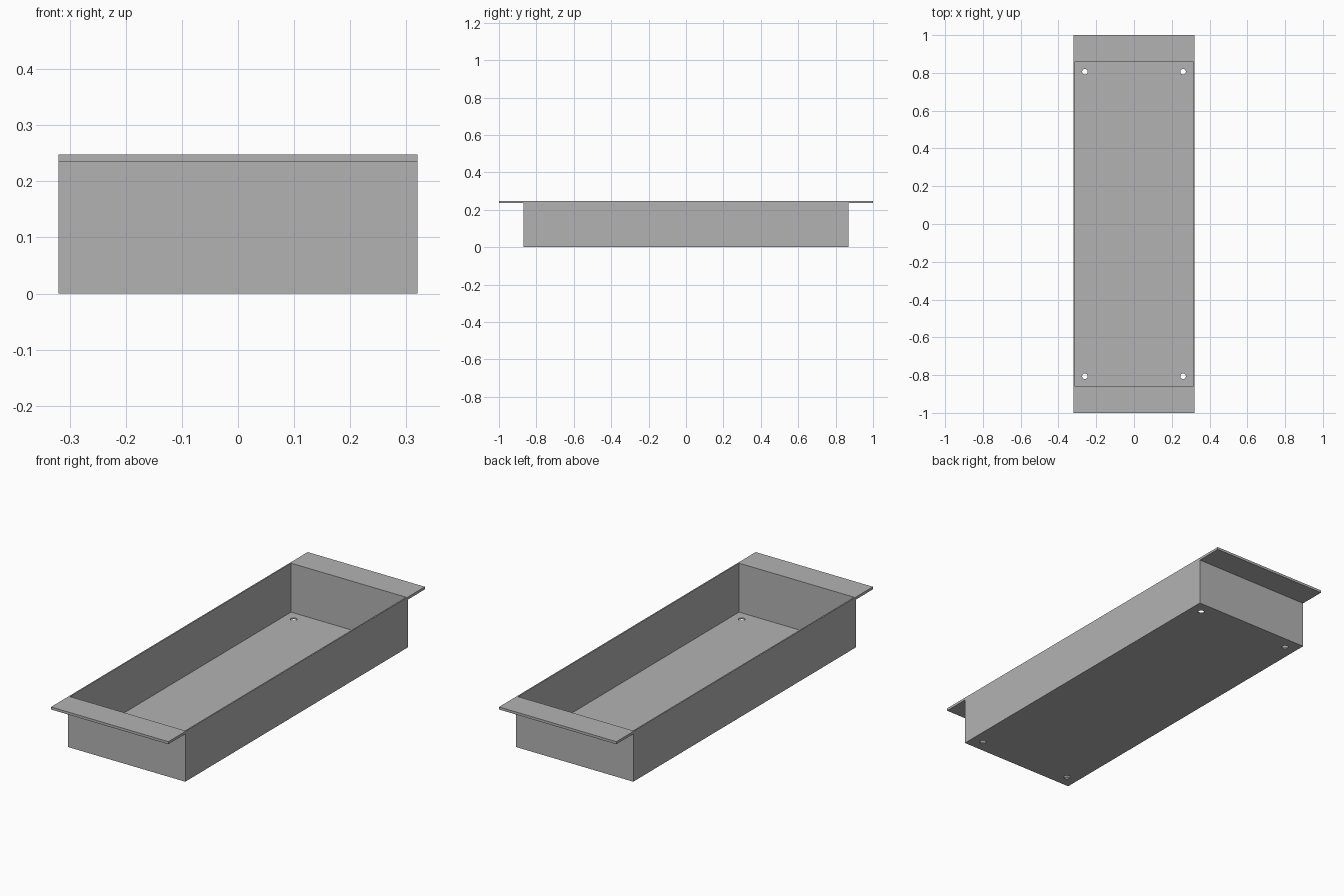
import bpy

HALF_X, HALF_Y, HEIGHT = 0.32, 0.868, 0.248
WALL, FLANGE_T = 0.0065, 0.0125
HOLE_X, HOLE_Y, HOLE_R = 0.26, 0.806, 0.015

cube = bpy.data.objects.get("Cube")
if cube:
    bpy.data.objects.remove(cube, do_unlink=True)

grey = bpy.data.materials.new("plain grey")
grey.use_nodes = True
colour = (0.45, 0.45, 0.45, 1)
grey.diffuse_color = colour
for node in grey.node_tree.nodes:
    if node.type == 'BSDF_PRINCIPLED':
        node.inputs["Base Color"].default_value = colour


def box(name, low, high):
    """Box between two opposite corners."""
    centre = [(a + b) / 2 for a, b in zip(low, high)]
    bpy.ops.mesh.primitive_cube_add(size=1, location=centre)
    ob = bpy.context.object
    ob.name = name
    ob.scale = [b - a for a, b in zip(low, high)]
    bpy.ops.object.transform_apply(location=True, rotation=False, scale=True)
    ob.data.materials.append(grey)
    return ob


def cut(target, cutter):
    """Subtract the cutter, then discard it."""
    mod = target.modifiers.new("cut", 'BOOLEAN')
    mod.operation = 'DIFFERENCE'
    mod.solver = 'EXACT'
    mod.object = cutter
    cutter.hide_render = True
    bpy.context.view_layer.objects.active = target
    bpy.ops.object.modifier_apply(modifier=mod.name)
    bpy.data.objects.remove(cutter, do_unlink=True)


# Open tray with thin walls and floor
tray = box("tray", (-HALF_X, -HALF_Y, 0), (HALF_X, HALF_Y, HEIGHT))
cut(tray, box("cavity", (WALL - HALF_X, WALL - HALF_Y, WALL),
              (HALF_X - WALL, HALF_Y - WALL, HEIGHT + 0.1)))

# Drain holes near the floor corners
for sx in (-1, 1):
    for sy in (-1, 1):
        bpy.ops.mesh.primitive_cylinder_add(
            vertices=24, radius=HOLE_R, depth=0.1,
            location=(sx * HOLE_X, sy * HOLE_Y, 0))
        drill = bpy.context.object
        drill.data.materials.append(grey)
        cut(tray, drill)

# Flat flanges at the two ends
for name, y0, y1 in (("front_flange", -1, -HALF_Y), ("back_flange", HALF_Y, 1)):
    box(name, (-HALF_X, y0, HEIGHT - FLANGE_T), (HALF_X, y1, HEIGHT))
